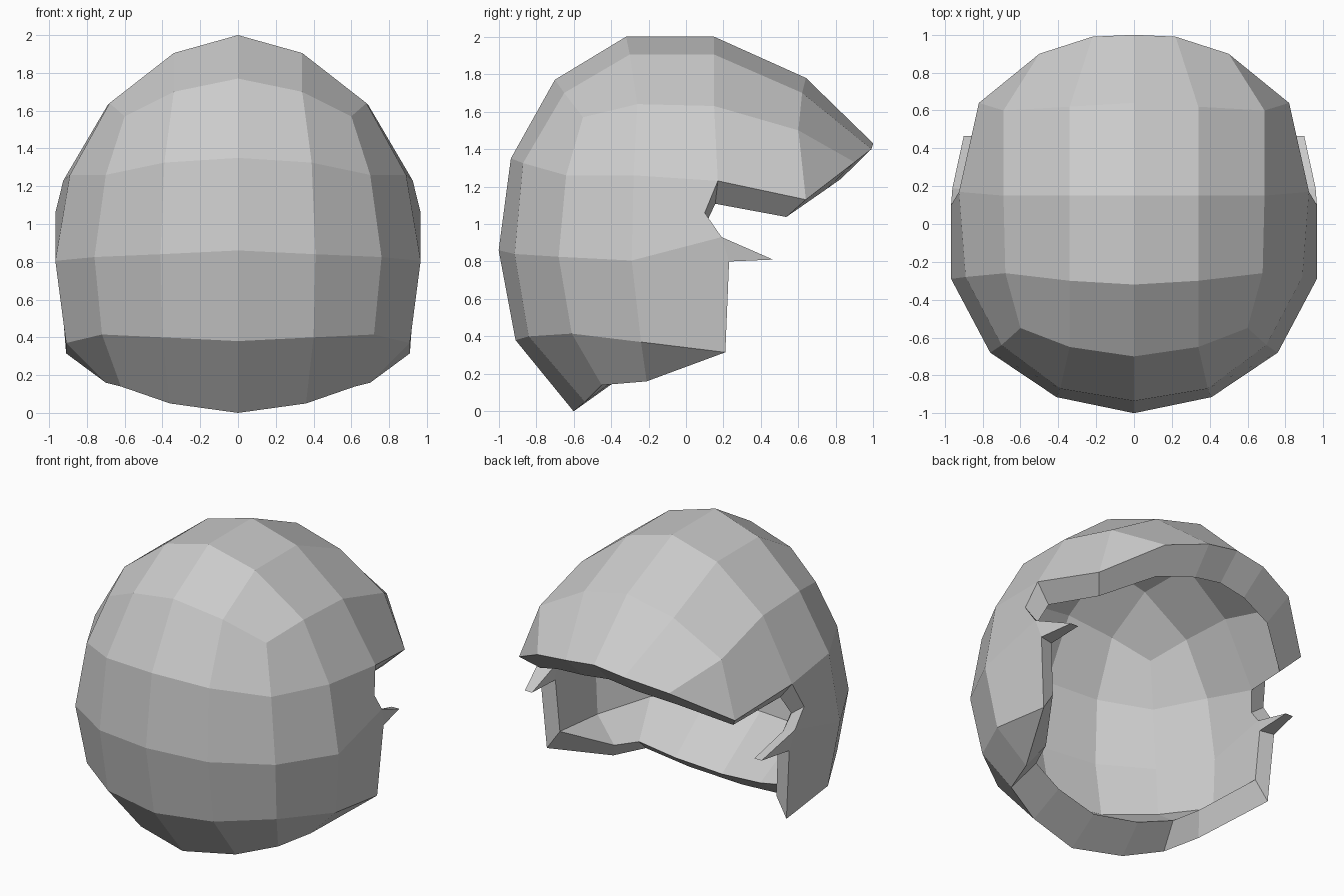
import bpy, bmesh
from mathutils import Vector

if "Cube" in bpy.data.objects:
    bpy.data.objects.remove(bpy.data.objects["Cube"])

# Half-shell profiles: each runs from the brow over the crown to the nape
centre = [(0, 1, 1.43), (0, .64, 1.78), (0, .15, 2), (0, -.32, 2), (0, -.70, 1.77),
          (0, -.935, 1.35), (0, -1, .86), (0, -.91, .38), (0, -.6, 0)]
middle = [(.22, .99, 1.4), (.34, .62, 1.7), (.34, .15, 1.905), (.34, -.3, 1.905), (.34, -.65, 1.7),
          (.39, -.87, 1.325), (.41, -.915, .84), (.40, -.84, .40), (.36, -.54, .05)]
outer = [(.5, .9, 1.33), (.69, .6, 1.5), (.69, .15, 1.63), (.68, -.26, 1.64), (.6, -.55, 1.57),
         (.7, -.64, 1.26), (.76, -.68, .825), (.72, -.61, .415), (.62, -.45, .14)]
side = [(.82, .64, 1.13), (.925, .17, 1.23), (.89, -.28, 1.26),
        (.967, -.29, .805), (.91, -.24, .37), (.7, -.21, .16)]
# Front edge of the cheek: notch, spike and lower corner
cheek = [(.967, .1, 1.06), (.96, .19, .93), (.9, .465, .81), (.945, .23, .8), (.91, .21, .315)]

verts = [Vector(p) for p in centre + middle + outer + side + cheek]
n = len(verts)
C, S, T = 18, 27, 33

# Crown and back strips
faces = [(k + i, k + i + 1, k + i + 10, k + i + 9) for k in (0, 9) for i in range(8)]
# Side panels, closing the three-way corner behind the temple
faces += [(C, C + 1, S), (C + 3, C + 4, C + 5, S + 2)]
faces += [(C + i + 1, C + i + 2, S + i + 1, S + i) for i in range(2)]
faces += [(C + i + 3, C + i + 4, S + i + 1, S + i) for i in range(2, 5)]
# Cheek panels
faces += [(S + 2, S + 1, T, T + 1, S + 3), (S + 3, T + 1, T + 3, T + 4, S + 4),
          (T + 1, T + 2, T + 3), (S + 4, T + 4, S + 5)]


# Inner lining: a thin wall that widens at the brow and nape rims, tapering at the spike
def lining_point(i, v):
    d = (v - Vector((0, .1, .8))).normalized()
    depth = (.11, .11, .11)
    if i in (0, 9, C, S, S + 1):
        depth = (.11, .20, .29)
    elif v.z < .2:
        depth = (.11, .32, .20)
    elif i >= T:
        depth = (.06, 0, 0) if i == T + 2 else (.10, .15, .28)
    return v - Vector([min(a * b, .16) if k == 2 else a * b
                       for k, (a, b) in enumerate(zip(d, depth))])


lining = [lining_point(i, v) for i, v in enumerate(verts)]

# Rim along every open edge except the mirror seam
count = {}
for f in faces:
    for a, b in zip(f, f[1:] + f[:1]):
        key = (min(a, b), max(a, b))
        count[key] = count.get(key, 0) + 1
rim = [(a, b, b + n, a + n) for (a, b), c in count.items()
       if c == 1 and not (a < 9 and b < 9)]
inner = [tuple(i + n for i in reversed(f)) for f in faces]

mesh = bpy.data.meshes.new("helmet_shell")
mesh.from_pydata([v[:] for v in verts + lining], [], faces + inner + rim)

# Mirror the half and make the normals consistent
bm = bmesh.new()
bm.from_mesh(mesh)
bmesh.ops.mirror(bm, geom=bm.verts[:] + bm.edges[:] + bm.faces[:], axis='X', merge_dist=.001)
bmesh.ops.remove_doubles(bm, verts=bm.verts[:], dist=.001)
bmesh.ops.recalc_face_normals(bm, faces=bm.faces[:])
bm.to_mesh(mesh)
bm.free()
helmet = bpy.data.objects.new("helmet_shell", mesh)
bpy.context.collection.objects.link(helmet)
